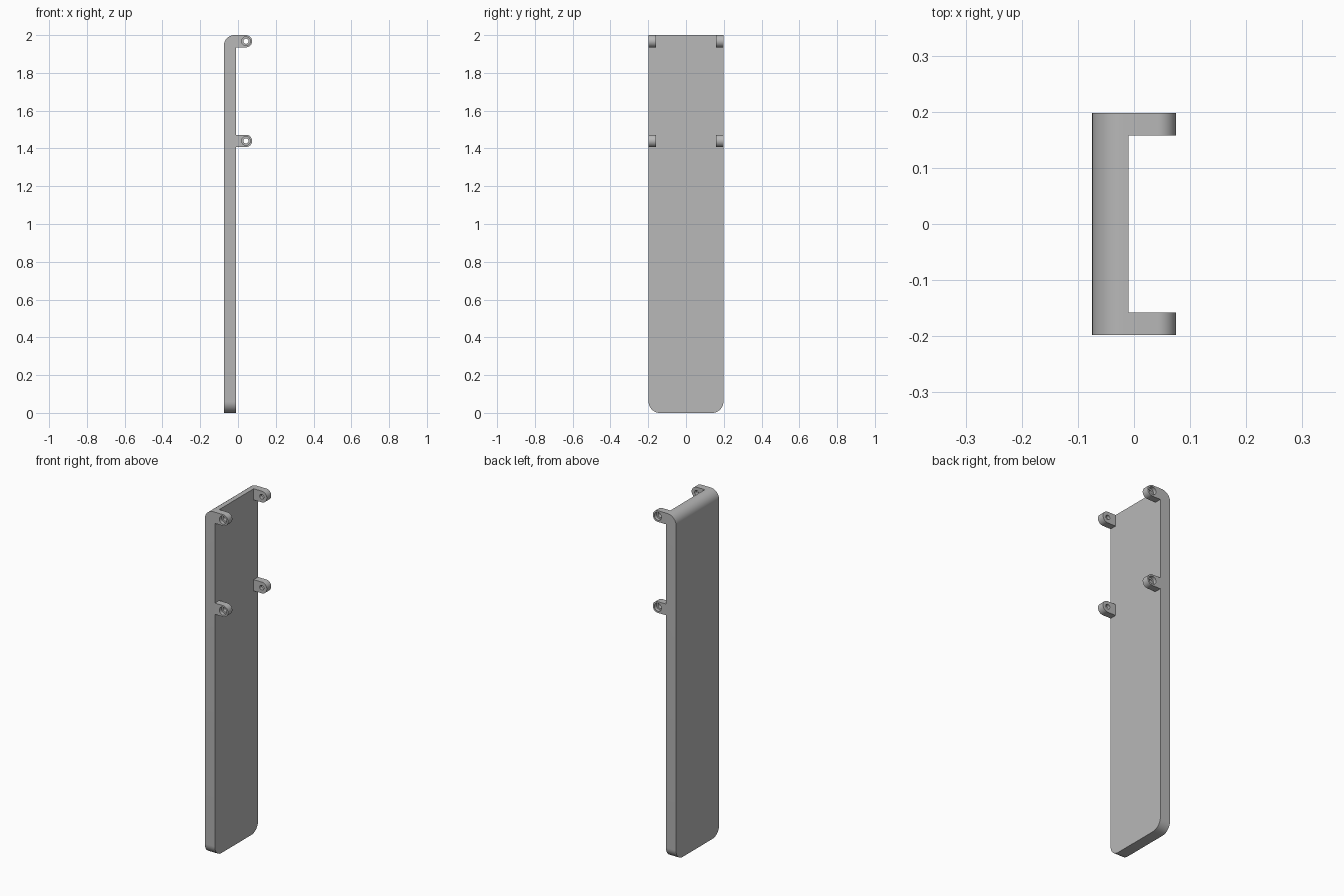
import bpy, bmesh
from math import sin, cos, pi

cube = bpy.data.objects.get("Cube")
if cube:
    bpy.data.objects.remove(cube, do_unlink=True)

BACK, FACE, TIP = -0.0745, -0.01, 0.0745    # x of plate back, plate face, lug tips
HALF_W, LUG_T = 0.198, 0.04                 # half width of plate, lug thickness
LUG_R, BORE_R, HOLE_R = 0.0325, 0.023, 0.0135
CORNER_R = 0.06

grey = bpy.data.materials.new("plain grey")
grey.use_nodes = True
grey.diffuse_color = (0.48, 0.48, 0.48, 1)
grey.node_tree.nodes["Principled BSDF"].inputs["Base Color"].default_value = (0.48, 0.48, 0.48, 1)


def arc(cx, cy, r, start, end, n=16):
    return [(cx + r * cos(start + (end - start) * i / n),
             cy + r * sin(start + (end - start) * i / n)) for i in range(n + 1)]


def add_object(name, bm):
    bmesh.ops.recalc_face_normals(bm, faces=bm.faces)
    mesh = bpy.data.meshes.new(name)
    bm.to_mesh(mesh)
    bm.free()
    mesh.materials.append(grey)
    obj = bpy.data.objects.new(name, mesh)
    bpy.context.collection.objects.link(obj)
    return obj


def extrude(points, offset):
    bm = bmesh.new()
    face = bm.faces.new([bm.verts.new(p) for p in points])
    new = bmesh.ops.extrude_face_region(bm, geom=[face], use_keep_orig=True)["geom"]
    bmesh.ops.translate(bm, vec=offset, verts=[g for g in new if isinstance(g, bmesh.types.BMVert)])
    return bm


def smooth(obj):
    bpy.ops.object.select_all(action='DESELECT')
    obj.select_set(True)
    bpy.context.view_layer.objects.active = obj
    bpy.ops.object.shade_smooth_by_angle(angle=pi / 6)


# Long plate: rounded lower corners, rounded upper rear edge
c = HALF_W - CORNER_R
outline = [(HALF_W, 2), (-HALF_W, 2)]
outline += arc(-c, CORNER_R, CORNER_R, pi, 1.5 * pi, 10)
outline += arc(c, CORNER_R, CORNER_R, 1.5 * pi, 2 * pi, 10)
bm = extrude([(BACK, y, z) for y, z in outline], (FACE - BACK, 0, 0))
top_rear = [e for e in bm.edges
            if all(v.co.z > 1.99 and v.co.x < BACK + 0.001 for v in e.verts)]
bmesh.ops.bevel(bm, geom=top_rear, offset=0.055, segments=12, profile=0.5, affect='EDGES')
smooth(add_object("back_plate", bm))


def bore_cutter(x, z, side):
    """Stepped drill: wide bore from the outside, narrow hole right through."""
    outer = side * HALF_W
    steps = [(BORE_R, 0.01), (BORE_R, -0.02), (HOLE_R, -0.02), (HOLE_R, -LUG_T - 0.01)]
    bm = bmesh.new()
    rings = [[bm.verts.new((x + r * cos(2 * pi * i / 32), outer + side * d,
                            z + r * sin(2 * pi * i / 32))) for i in range(32)]
             for r, d in steps]
    for a, b in zip(rings, rings[1:]):
        for i in range(32):
            j = (i + 1) % 32
            bm.faces.new((a[i], a[j], b[j], b[i]))
    bm.faces.new(rings[0])
    bm.faces.new(rings[-1])
    return add_object("bore_cutter", bm)


# Four round-ended lugs with counterbored holes
for level, z in (("upper", 2 - LUG_R), ("lower", 1.44)):
    for label, side in (("front", -1), ("rear", 1)):
        cx = TIP - LUG_R
        profile = [(FACE, z - LUG_R)] + arc(cx, z, LUG_R, -pi / 2, pi / 2, 24) + [(FACE, z + LUG_R)]
        bm = extrude([(x, side * HALF_W, h) for x, h in profile], (0, -side * LUG_T, 0))
        lug = add_object(f"{level}_{label}_lug", bm)
        cutter = bore_cutter(cx, z, side)
        mod = lug.modifiers.new("bore", 'BOOLEAN')
        mod.operation, mod.solver, mod.object = 'DIFFERENCE', 'EXACT', cutter
        bpy.context.view_layer.objects.active = lug
        bpy.ops.object.modifier_apply(modifier=mod.name)
        bpy.data.objects.remove(cutter, do_unlink=True)
        smooth(lug)
